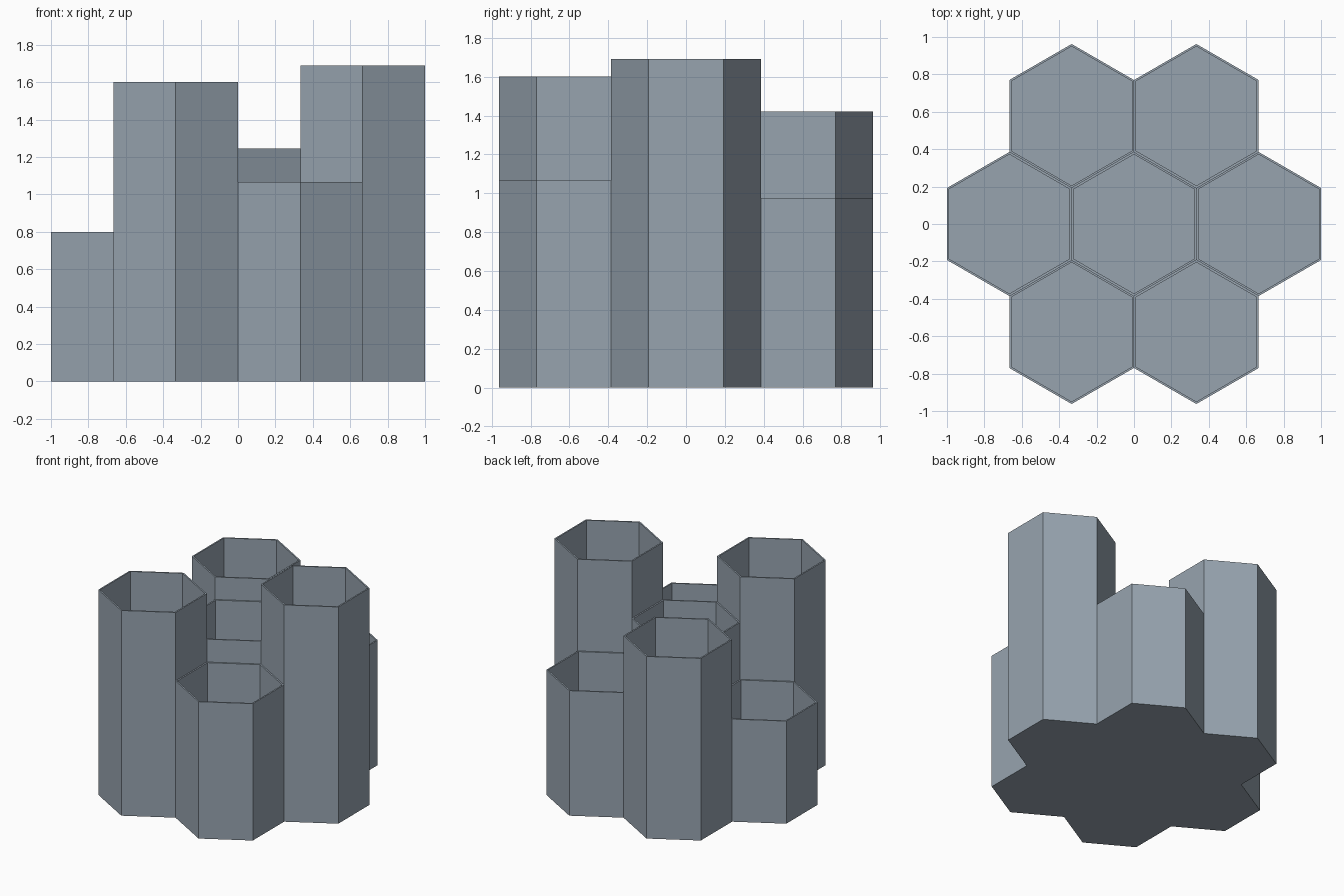
import bpy, bmesh, math

if "Cube" in bpy.data.objects:
    bpy.data.objects.remove(bpy.data.objects["Cube"])

APOTHEM = 1 / 3          # half the width across flats
PITCH = 2 * APOTHEM      # spacing of neighbouring cells
WALL = 0.011
FLOOR = 0.012

grey = bpy.data.materials.new("slate_grey")
grey.diffuse_color = (0.31, 0.37, 0.43, 1)
grey.use_nodes = True
grey.node_tree.nodes["Principled BSDF"].inputs["Base Color"].default_value = grey.diffuse_color


def hex_ring(bm, cx, cy, z, apothem):
    """Six corners with points facing front and back."""
    r = apothem / math.cos(math.pi / 6)
    angles = [math.radians(30 + 60 * i) for i in range(6)]
    return [bm.verts.new((cx + r * math.cos(a), cy + r * math.sin(a), z)) for a in angles]


def hex_tube(name, cx, cy, height):
    """Open-topped hexagonal cup with a thin wall and floor."""
    bm = bmesh.new()
    rings = [hex_ring(bm, cx, cy, 0, APOTHEM),
             hex_ring(bm, cx, cy, height, APOTHEM),
             hex_ring(bm, cx, cy, height, APOTHEM - WALL),
             hex_ring(bm, cx, cy, FLOOR, APOTHEM - WALL)]
    # outer wall, rim, inner wall
    for a, b in zip(rings, rings[1:]):
        for i in range(6):
            j = (i + 1) % 6
            bm.faces.new((a[i], a[j], b[j], b[i]))
    # underside and inner floor
    bm.faces.new(rings[0][::-1])
    bm.faces.new(rings[3])
    bmesh.ops.recalc_face_normals(bm, faces=bm.faces)
    mesh = bpy.data.meshes.new(name)
    bm.to_mesh(mesh)
    bm.free()
    mesh.materials.append(grey)
    bpy.context.collection.objects.link(bpy.data.objects.new(name, mesh))


# centre cell, then the six around it by compass angle
hex_tube("centre_tube", 0, 0, 1.245)
outer = [("right_tube", 0, 1.69), ("back_right_tube", 60, 0.975),
         ("back_left_tube", 120, 1.42), ("left_tube", 180, 0.80),
         ("front_left_tube", 240, 1.60), ("front_right_tube", 300, 1.067)]
for name, deg, height in outer:
    a = math.radians(deg)
    hex_tube(name, PITCH * math.cos(a), PITCH * math.sin(a), height)
